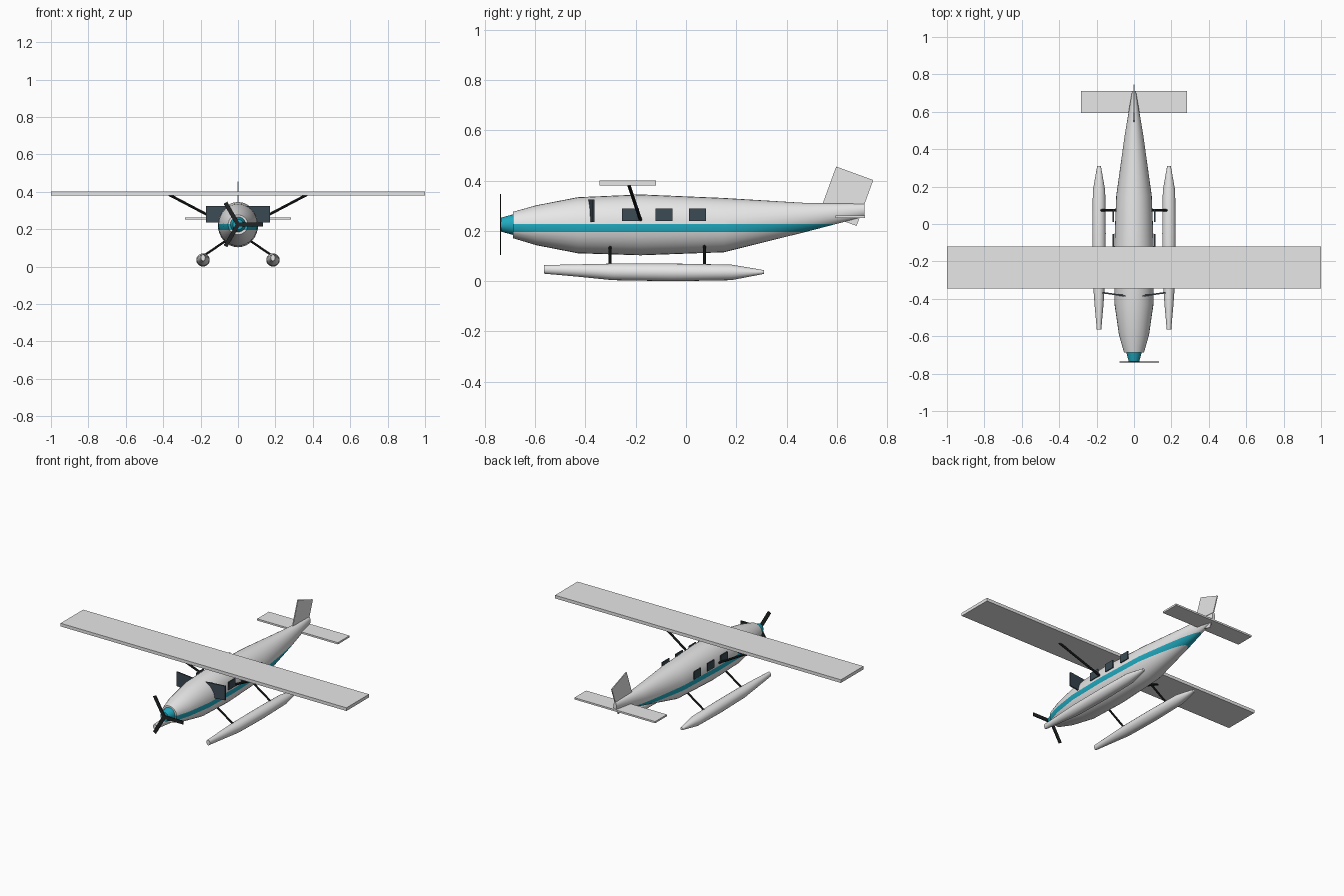
import bpy
import bmesh
from math import sin, cos, pi, radians
from mathutils import Vector, Matrix

default_cube = bpy.data.objects.get("Cube")
if default_cube:
    bpy.data.objects.remove(default_cube, do_unlink=True)


def make_material(name, red, green, blue):
    material = bpy.data.materials.new(name)
    material.use_nodes = True
    colour = (red, green, blue, 1)
    material.diffuse_color = colour
    shader = material.node_tree.nodes["Principled BSDF"]
    shader.inputs["Base Color"].default_value = colour
    return material


white = make_material("white paint", .8, .8, .8)
teal = make_material("teal paint", .015, .4, .52)
glass = make_material("dark glass", .045, .07, .09)
black = make_material("black metal", .015, .017, .018)


def finish(name, bm, *materials):
    bmesh.ops.recalc_face_normals(bm, faces=bm.faces)
    mesh = bpy.data.meshes.new(name)
    bm.to_mesh(mesh)
    bm.free()
    for material in materials:
        mesh.materials.append(material)
    part = bpy.data.objects.new(name, mesh)
    bpy.context.scene.collection.objects.link(part)
    return part


def smooth(part):
    bpy.ops.object.select_all(action="DESELECT")
    part.select_set(True)
    bpy.context.view_layer.objects.active = part
    bpy.ops.object.shade_smooth_by_angle(angle=radians(35))


def box(name, centre, size, material, rotation=None):
    bm = bmesh.new()
    bmesh.ops.create_cube(bm, size=1)
    bmesh.ops.scale(bm, vec=size, verts=bm.verts)
    part = finish(name, bm, material)
    turn = rotation or Matrix.Identity(4)
    part.data.transform(Matrix.Translation(centre) @ turn)
    return part


def rod(name, start, end, radius, material):
    start, end = Vector(start), Vector(end)
    direction = end - start
    bm = bmesh.new()
    bmesh.ops.create_cone(bm, cap_ends=True, segments=8, radius1=radius,
                          radius2=radius, depth=direction.length)
    turn = direction.to_track_quat("Z", "Y").to_matrix().to_4x4()
    bmesh.ops.transform(bm, verts=bm.verts,
                        matrix=Matrix.Translation((start + end) / 2) @ turn)
    part = finish(name, bm, material)
    smooth(part)
    return part


def loft(stations, sides, x=0):
    """Skin elliptical sections given as (y, bottom, top, half width)."""
    bm = bmesh.new()
    rings = []
    for y, bottom, top, half_width in stations:
        middle, half_height = (top + bottom) / 2, (top - bottom) / 2
        rings.append([bm.verts.new((x + half_width * cos(angle), y,
                                    middle + half_height * sin(angle)))
                      for angle in (2 * pi * i / sides for i in range(sides))])
    for near, far in zip(rings, rings[1:]):
        for i in range(sides):
            j = (i + 1) % sides
            bm.faces.new((near[i], near[j], far[j], far[i]))
    bm.faces.new(rings[0])
    bm.faces.new(rings[-1])
    return bm


# Fuselage, cut along both edges of the painted stripe
stripe_bottom, stripe_top = .195, .227
hull = loft([(-.688, .171, .276, .053), (-.595, .143, .302, .08),
             (-.43, .111, .334, .104), (-.18, .103, .345, .108),
             (.15, .115, .331, .095), (.48, .197, .311, .049),
             (.71, .257, .308, .01)], 32)
for height in (stripe_bottom, stripe_top):
    bmesh.ops.bisect_plane(hull, geom=hull.verts[:] + hull.edges[:] + hull.faces[:],
                           plane_co=(0, 0, height), plane_no=(0, 0, 1))
for face in hull.faces:
    if stripe_bottom < face.calc_center_median().z < stripe_top:
        face.material_index = 1
smooth(finish("fuselage", hull, white, teal))

# Spinner and three-bladed propeller
hub_height = .225
spinner = loft([(-.735, hub_height - .028, hub_height + .028, .028),
                (-.68, hub_height - .043, hub_height + .043, .043)], 24)
smooth(finish("spinner", spinner, teal))
blade_length = .134
for blade in range(3):
    turn = Matrix.Rotation(blade * 2 * pi / 3, 4, "Y")
    offset = turn @ Vector((blade_length / 2, 0, 0))
    box(f"propeller_blade_{blade + 1}", Vector((0, -.738, hub_height)) + offset,
        (blade_length, .005, .022), black, turn)

# Wing and tail surfaces
box("wing", (0, -.232, .39), (2, .225, .02), white)
box("tailplane", (0, .653, .256), (.565, .117, .011), white)
box("tail_fin", (0, .638, .338), (.006, .157, .194), white,
    Matrix.Rotation(radians(-20), 4, "X"))

# Parts repeated on both sides
for side, sign in (("left", 1), ("right", -1)):
    float_x = sign * .187
    pontoon = loft([(-.565, .03, .064, .012), (-.43, .018, .067, .024),
                    (-.29, .004, .07, .034), (-.05, 0, .07, .036),
                    (.18, .004, .066, .033), (.31, .029, .044, .01)], 20, float_x)
    smooth(finish(f"{side}_float", pontoon, white))

    for place, y in (("front", -.302), ("rear", .073)):
        rod(f"{side}_{place}_float_strut", (float_x, y, .055),
            (sign * .055, y, .145), .006, black)

    rod(f"{side}_wing_strut", (sign * .37, -.228, .385),
        (sign * .085, -.178, .235), .007, black)

    box(f"{side}_windscreen", (sign * .105, -.376, .28), (.13, .008, .09), glass,
        Matrix.Rotation(sign * radians(8), 4, "Z"))

    for number, y in enumerate((-.221, -.088, .046)):
        box(f"{side}_window_{number + 1}", (sign * .111, y, .265),
            (.006, .068, .05), glass)
